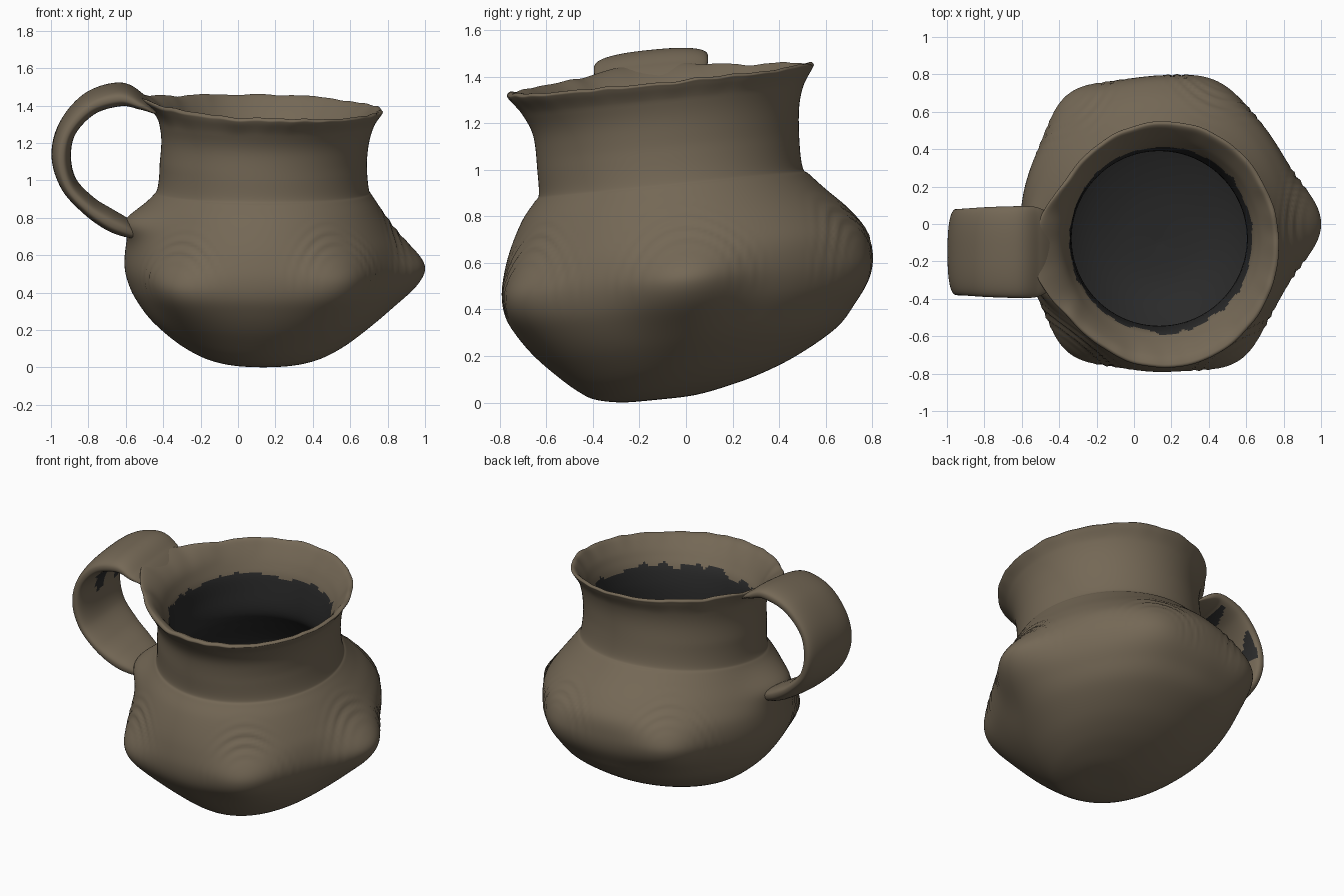
import bpy, bmesh, math
from mathutils import Vector, noise

if "Cube" in bpy.data.objects:
    bpy.data.objects.remove(bpy.data.objects["Cube"])

TILT = 0.1      # the whole pot leans, rising towards the back
SIDES = 200


def material(name, color):
    mat = bpy.data.materials.new(name)
    mat.use_nodes = True
    mat.diffuse_color = color
    bsdf = mat.node_tree.nodes["Principled BSDF"]
    bsdf.inputs["Base Color"].default_value = color
    bsdf.inputs["Roughness"].default_value = 0.9
    return mat


clay = material("brown clay", (0.175, 0.138, 0.092, 1))
soot = material("dark interior", (0.023, 0.023, 0.023, 1))


def smooth_path(keys, steps):
    """Catmull-Rom samples through rows of any width."""
    rows = []
    for i in range(len(keys) - 1):
        a, b, c, d = (keys[min(max(i + k, 0), len(keys) - 1)] for k in (-1, 0, 1, 2))
        for s in range(steps):
            t = s / steps
            rows.append([q + 0.5 * t * (r - p + t * (2 * p - 5 * q + 4 * r - e
                         + t * (3 * (q - r) + e - p)))
                         for p, q, r, e in zip(a, b, c, d)])
    rows.append(list(keys[-1]))
    return rows


def loft(name, rings, is_dark):
    """Skin closed rings of points; is_dark(ring, centre) picks the colour."""
    bm = bmesh.new()
    loops = [[bm.verts.new(p) for p in ring] for ring in rings]
    n = len(rings[0])
    for i in range(len(loops) - 1):
        for j in range(n):
            k = (j + 1) % n
            f = bm.faces.new((loops[i][j], loops[i][k], loops[i + 1][k], loops[i + 1][j]))
            f.material_index = int(is_dark(i, f.calc_center_median()))
    for end in (loops[0], loops[-1]):
        bm.faces.new(end)
    bmesh.ops.remove_doubles(bm, verts=bm.verts, dist=0.0001)
    bmesh.ops.recalc_face_normals(bm, faces=bm.faces)
    mesh = bpy.data.meshes.new(name)
    bm.to_mesh(mesh)
    bm.free()
    mesh.materials.append(clay)
    mesh.materials.append(soot)
    obj = bpy.data.objects.new(name, mesh)
    bpy.context.collection.objects.link(obj)
    bpy.ops.object.select_all(action="DESELECT")
    obj.select_set(True)
    bpy.context.view_layer.objects.active = obj
    bpy.ops.object.shade_smooth_by_angle(angle=math.radians(60))


def lean(x, y, u):
    return Vector((x, y, u + TILT * (y + 0.07)))


# Pot profile: height, x radius, y radius, y centre
outer = [
    (.018, 0, 0, -.12), (.021, .16, .15, -.12), (.045, .28, .28, -.11),
    (.085, .38, .39, -.07), (.15, .485, .51, -.03), (.25, .6, .645, 0),
    (.35, .675, .725, 0), (.44, .72, .775, 0), (.54, .742, .79, 0),
    (.65, .73, .775, 0), (.75, .685, .725, -.02), (.85, .625, .65, -.05),
    (.92, .58, .59, -.06), (.95, .565, .567, -.065), (1.05, .555, .563, -.075),
    (1.2, .555, .57, -.085), (1.3, .575, .603, -.1), (1.37, .605, .65, -.11),
    (1.39, .61, .658, -.11)]
inner = [
    (1.398, .59, .64, -.11), (1.37, .565, .6, -.1), (1.28, .515, .53, -.09),
    (1.18, .482, .485, -.08), (.97, .47, .47, -.075), (.85, .52, .54, -.05),
    (.65, .64, .67, 0), (.45, .63, .67, 0), (.25, .46, .5, 0),
    (.15, .25, .27, -.05), (.12, 0, 0, -.1)]
STEPS = 7
profile = smooth_path(outer + inner, STEPS)
rim_index = (len(outer) - 1) * STEPS

# Pointed bosses around the belly: angle in degrees, height, relative swell
BOSSES = [(0, .51, .17), (67, .5, .055), (127, .5, .1), (-127, .46, .1), (-58, .51, .09)]


def swell(angle, u):
    total = 0
    for deg, height, amount in BOSSES:
        da = math.remainder(angle - math.radians(deg), math.tau) * 0.78
        du = u - height
        d = math.hypot(da, du)
        spread = .15 if du > 0 else .2
        total += amount * math.exp(-(da / .21) ** 2 - (du / spread) ** 2)
        # Finger-drawn ridges arching above each boss
        if du > -.08:
            band = math.exp(-((d - .24) / .08) ** 2) * min(1, (du + .08) / .1)
            total += .007 * band * math.cos(math.tau * d / .055)
    # Fillet where the handle grows out of the shoulder
    da = math.remainder(angle - math.radians(193), math.tau)
    return total + .14 * math.exp(-(da / .32) ** 2 - ((u - .8) / .09) ** 2)


def pot_ring(i, row):
    u, rx, ry, cy = row
    flare = max(0, u - 1.1) / 0.3
    lip = max(0, 1 - abs(u - 1.4) / 0.1)
    ring = []
    for j in range(SIDES):
        a = math.tau * j / SIDES
        c, s = math.cos(a), math.sin(a)
        # The rim is drawn out into a spout that becomes the handle
        spout = math.exp(-(math.remainder(a - math.radians(184), math.tau) / .43) ** 2)
        k = 1 + (swell(a, u) if i <= rim_index else 0)
        k += lip * 0.01 * noise.noise((c * 5, s * 5, 1)) + .2 * spout * lip ** 2
        h = lip * (0.01 * noise.noise((c * 6, s * 6, 4)) + .045 * spout - .02 * c)
        ring.append(lean(.135 + .03 * flare + rx * k * c, cy + ry * k * s, u + h))
    return ring


def pot_dark(i, p):
    u = p.z - TILT * (p.y + 0.07)
    ragged = 0.03 * noise.noise(p * 6) + 0.025 * noise.noise(p * 18)
    return i > rim_index and u < 1.222 + ragged


loft("pot_body", [pot_ring(i, r) for i, r in enumerate(profile)], pot_dark)

# Strap handle: x, height, half thickness, half width
strap = smooth_path([
    (-.44, 1.385, .01, .2), (-.52, 1.43, .033, .24), (-.63, 1.468, .055, .245),
    (-.79, 1.42, .055, .24), (-.91, 1.29, .05, .232), (-.945, 1.14, .052, .23),
    (-.905, .99, .045, .22), (-.80, .875, .046, .21), (-.69, .8, .052, .19),
    (-.6, .755, .045, .16), (-.52, .715, .02, .11)], 12)
STRAP_SIDES = 56


def strap_ring(i):
    x, u, thick, wide = strap[i]
    a, b = strap[max(i - 1, 0)], strap[min(i + 1, len(strap) - 1)]
    tangent = Vector((b[0] - a[0], b[1] - a[1])).normalized()
    nx, nz = tangent.y, -tangent.x
    ring = []
    for j in range(STRAP_SIDES):
        t = math.tau * j / STRAP_SIDES
        c, s = math.cos(t), math.sin(t)
        off = thick * math.copysign(abs(s) ** 0.75, s)
        y = -.15 + wide * math.copysign(abs(c) ** 0.8, c)
        ring.append(lean(x + nx * off, y, u + nz * off))
    return ring


def strap_dark(i, p):
    # Ragged soot marks under the upper arch of the loop
    centre = Vector((strap[i][0] + .66, strap[i][1] - 1.14))
    inside = Vector((p.x + .66, p.z - 1.14)).length < centre.length - .02
    return inside and 24 < i < 58 and p.y > -.31 and noise.noise(p * 7) > 0.08


loft("handle", [strap_ring(i) for i in range(len(strap))], strap_dark)
